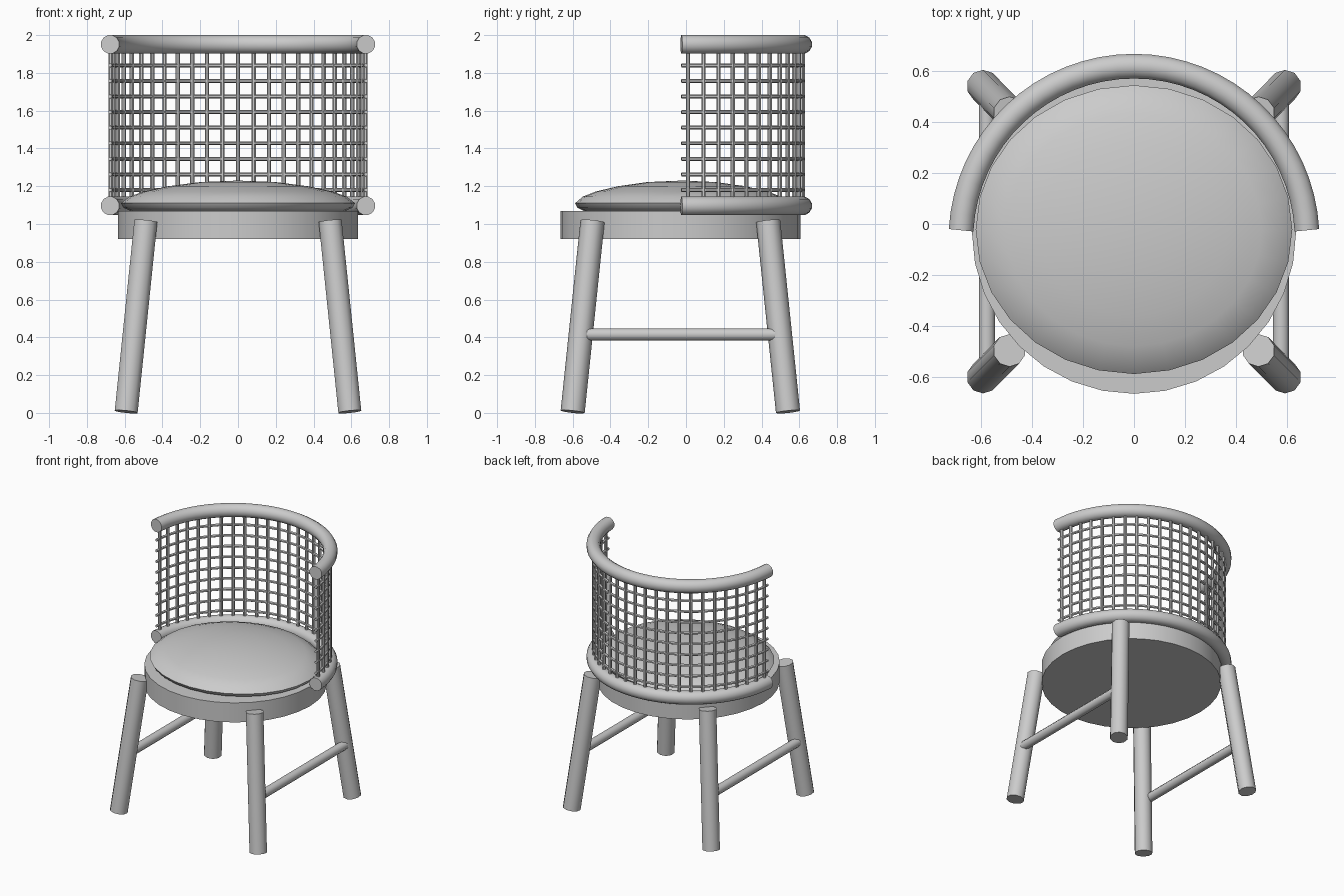
import bpy, bmesh
from math import radians, sin, cos, pi
from mathutils import Vector

if "Cube" in bpy.data.objects:
    bpy.data.objects.remove(bpy.data.objects["Cube"], do_unlink=True)

grey = bpy.data.materials.new("light_grey")
grey.use_nodes = True
grey.diffuse_color = (0.6, 0.6, 0.6, 1)
grey.node_tree.nodes["Principled BSDF"].inputs["Base Color"].default_value = grey.diffuse_color

BACK_Y = -0.06     # centre of the curved back
BACK_R = 0.678
SEAT_Y = -0.03


def finish(obj, angle=40):
    obj.data.materials.append(grey)
    bpy.ops.object.select_all(action='DESELECT')
    obj.select_set(True)
    bpy.context.view_layer.objects.active = obj
    bpy.ops.object.shade_smooth_by_angle(angle=radians(angle))


def tubes(name, paths, radius, sides):
    """Sweep a round section along each path, with closed ends."""
    bm = bmesh.new()
    turns = [2 * pi * (k + 0.5) / sides for k in range(sides)]
    for path in paths:
        rings = []
        for i, p in enumerate(path):
            along = (path[min(i + 1, len(path) - 1)] - path[max(i - 1, 0)]).normalized()
            side = along.cross(Vector((0, 0, 1)) if abs(along.z) < 0.9 else Vector((0, 1, 0))).normalized()
            up = side.cross(along)
            rings.append([bm.verts.new(p + radius * (side * cos(t) + up * sin(t))) for t in turns])
        for a, b in zip(rings, rings[1:]):
            for k in range(sides):
                n = (k + 1) % sides
                bm.faces.new((a[k], a[n], b[n], b[k]))
        bm.faces.new(rings[0])
        bm.faces.new(rings[-1])
    bmesh.ops.recalc_face_normals(bm, faces=bm.faces)
    mesh = bpy.data.meshes.new(name)
    bm.to_mesh(mesh)
    bm.free()
    obj = bpy.data.objects.new(name, mesh)
    bpy.context.collection.objects.link(obj)
    finish(obj)


def back_point(angle, z):
    a = radians(angle)
    return Vector((BACK_R * cos(a), BACK_Y + BACK_R * sin(a), z))


def arc(z, steps=32, start=3):
    return [back_point(start + (180 - 2 * start) * i / steps, z) for i in range(steps + 1)]


# Seat disc
bpy.ops.mesh.primitive_cylinder_add(vertices=32, radius=0.635, depth=0.15, location=(0, SEAT_Y, 0.995))
seat = bpy.context.object
seat.name = "seat"
finish(seat)

# Domed cushion, lathed from a half profile and slightly squashed front to back
profile = [(0, 1.07), (0.57, 1.07), (0.605, 1.085), (0.62, 1.11), (0.575, 1.145),
           (0.5, 1.172), (0.37, 1.2), (0.2, 1.222), (0, 1.23)]
bm = bmesh.new()
verts = [bm.verts.new((r, 0, z)) for r, z in profile]
edges = [bm.edges.new(pair) for pair in zip(verts, verts[1:])]
bmesh.ops.spin(bm, geom=verts + edges, cent=(0, 0, 0), axis=(0, 0, 1), angle=2 * pi, steps=28)
bmesh.ops.remove_doubles(bm, verts=bm.verts, dist=0.0005)
bmesh.ops.recalc_face_normals(bm, faces=bm.faces)
mesh = bpy.data.meshes.new("cushion")
bm.to_mesh(mesh)
bm.free()
cushion = bpy.data.objects.new("cushion", mesh)
bpy.context.collection.objects.link(cushion)
cushion.location.y = -0.022
cushion.scale.y = 0.912
finish(cushion, 60)

# Curved rails above and below the woven back
tubes("top_rail", [arc(1.951)], 0.05, 12)
tubes("lower_rail", [arc(1.096)], 0.05, 12)

# Woven back: upright canes and hoops
tubes("upright_canes", [[back_point(6 + 7 * i, 1.1), back_point(6 + 7 * i, 1.95)] for i in range(25)], 0.0125, 8)
tubes("cane_hoops", [arc(1.18 + 0.0825 * i) for i in range(9)], 0.0105, 6)

# Splayed legs, with a low stretcher on each side
for side, sx in (("left", 1), ("right", -1)):
    for end, sy in (("front", -1), ("back", 1)):
        foot = Vector((sx * 0.592, SEAT_Y + sy * 0.57, 0.006))
        head = Vector((sx * 0.488, SEAT_Y + sy * 0.465, 1.015))
        tubes(f"{end}_{side}_leg", [[foot, head]], 0.064, 10)
    tubes(f"{side}_stretcher", [[Vector((sx * 0.576, y, 0.415)) for y in (-0.525, 0.47)]], 0.033, 10)
